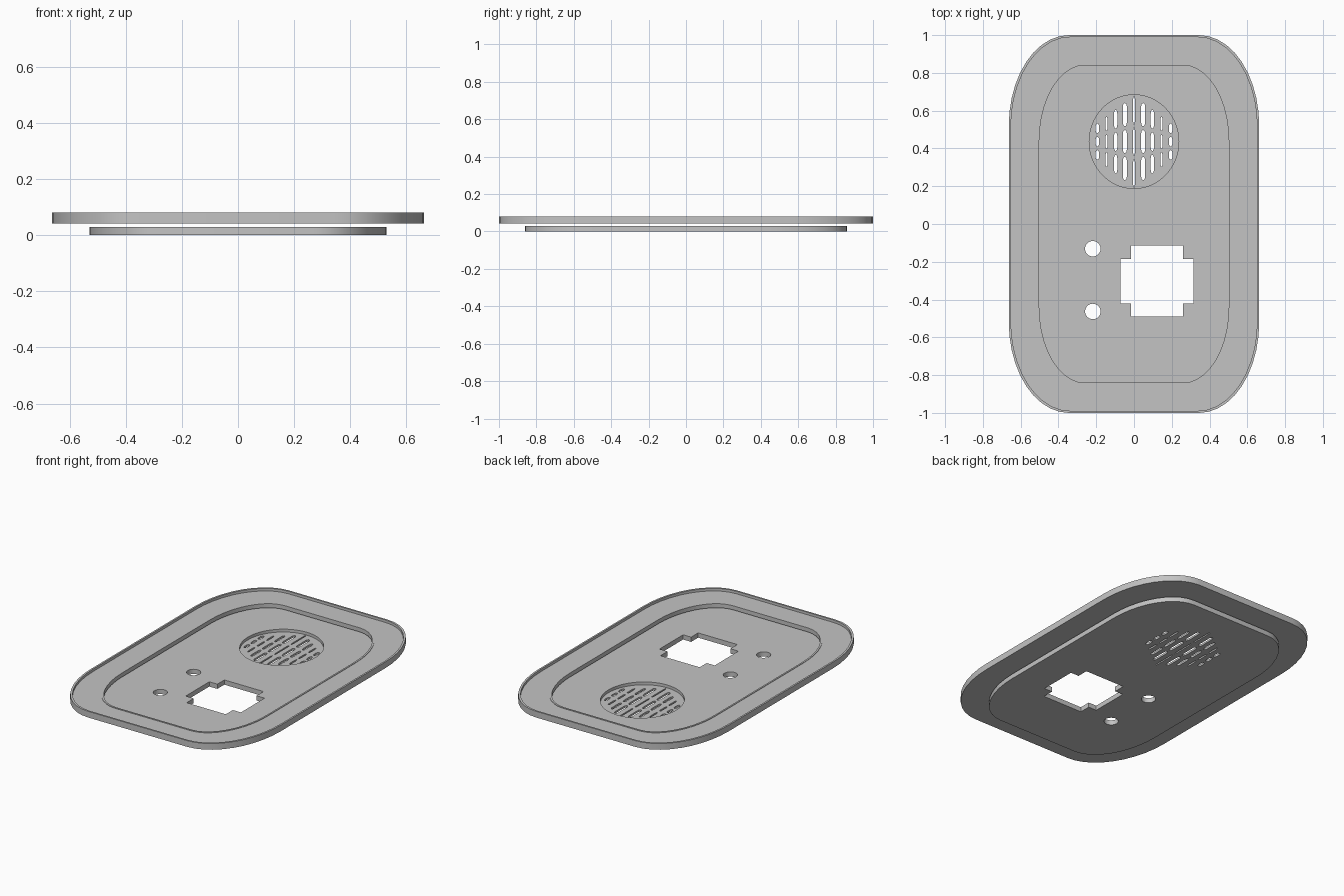
import bpy, bmesh, math

if "Cube" in bpy.data.objects:
    bpy.data.objects.remove(bpy.data.objects["Cube"], do_unlink=True)

grey = bpy.data.materials.new("plain_grey")
grey.use_nodes = True
GREY = (0.55, 0.55, 0.55, 1)
grey.diffuse_color = GREY
grey.node_tree.nodes["Principled BSDF"].inputs["Base Color"].default_value = GREY


def outline(hx, hy, rx, ry, cx=0, cy=0, steps=10):
    """Rectangle with elliptical corners, counter-clockwise."""
    points = []
    for corner, (sx, sy) in enumerate([(1, 1), (-1, 1), (-1, -1), (1, -1)]):
        for i in range(steps + 1):
            a = math.pi / 2 * (corner + i / steps)
            points.append((cx + sx * (hx - rx) + rx * math.cos(a),
                           cy + sy * (hy - ry) + ry * math.sin(a)))
    return points


def ellipse(rx, ry, cx, cy, count=48):
    return [(cx + rx * math.cos(2 * math.pi * i / count),
             cy + ry * math.sin(2 * math.pi * i / count)) for i in range(count)]


def add_mesh(name, bm):
    bmesh.ops.recalc_face_normals(bm, faces=bm.faces)
    mesh = bpy.data.meshes.new(name)
    bm.to_mesh(mesh)
    bm.free()
    mesh.materials.append(grey)
    obj = bpy.data.objects.new(name, mesh)
    bpy.context.collection.objects.link(obj)
    return obj


def prism(name, loops, z0, z1):
    """Extrude closed 2D loops, filled by the even-odd rule so inner loops are holes."""
    curve = bpy.data.curves.new(name + "_profile", "CURVE")
    curve.dimensions = "2D"
    curve.fill_mode = "BOTH"
    curve.extrude = (z1 - z0) / 2
    for loop in loops:
        spline = curve.splines.new("POLY")
        spline.points.add(len(loop) - 1)
        for p, (x, y) in zip(spline.points, loop):
            p.co = (x, y, 0, 1)
        spline.use_cyclic_u = True
    helper = bpy.data.objects.new(name + "_profile", curve)
    bpy.context.collection.objects.link(helper)
    bpy.context.view_layer.update()
    mesh = bpy.data.meshes.new_from_object(
        helper.evaluated_get(bpy.context.evaluated_depsgraph_get()))
    bm = bmesh.new()
    bm.from_mesh(mesh)
    bpy.data.objects.remove(helper, do_unlink=True)
    bpy.data.meshes.remove(mesh)
    bmesh.ops.remove_doubles(bm, verts=bm.verts, dist=1e-5)
    bmesh.ops.translate(bm, verts=bm.verts, vec=(0, 0, (z0 + z1) / 2))
    return add_mesh(name, bm)


def finish(obj):
    bpy.ops.object.select_all(action="DESELECT")
    obj.select_set(True)
    bpy.context.view_layer.objects.active = obj
    bpy.ops.object.shade_smooth_by_angle(angle=math.radians(30))


# Outer frame: stepped section with a raised lip on both edges
section = [(0.663, 1.0, 0.042), (0.663, 1.0, 0.081), (0.652, 0.989, 0.081),
           (0.652, 0.989, 0.065), (0.512, 0.85, 0.065), (0.512, 0.85, 0.068),
           (0.502, 0.84, 0.068), (0.502, 0.84, 0.042)]
bm = bmesh.new()
rings = [[bm.verts.new((x, y, z)) for x, y in outline(hx, hy, 0.48 * hx, 0.48 * hy)]
         for hx, hy, z in section]
count = len(rings[0])
for k, ring in enumerate(rings):
    following = rings[(k + 1) % len(rings)]
    for i in range(count):
        j = (i + 1) % count
        bm.faces.new((ring[i], ring[j], following[j], following[i]))
finish(add_mesh("outer_frame", bm))

# Openings of the inner panel: cross-shaped window and two round holes
CX, CY = 0.122, -0.303
ARM, WIDE, LOW, TALL = 0.137, 0.193, 0.118, 0.188
cross = [(ARM, LOW), (ARM, TALL), (-ARM, TALL), (-ARM, LOW), (-WIDE, LOW), (-WIDE, -LOW),
         (-ARM, -LOW), (-ARM, -TALL), (ARM, -TALL), (ARM, -LOW), (WIDE, -LOW), (WIDE, LOW)]
openings = [[(CX + x, CY + y) for x, y in cross]]
openings += [ellipse(0.041, 0.041, -0.218, y, 32) for y in (-0.131, -0.463)]

# Grille slots: nine columns of three, shorter towards the sides
GRILLE_Y = 0.436
slot_widths = [0.009, 0.021, 0.017, 0.011, 0.02]
for column in range(-4, 5):
    half_span = 0.24 - 0.036 * abs(column)
    pitch = (2 * half_span + 0.02) / 3
    half_width = slot_widths[abs(column)] / 2
    for row in (-1, 0, 1):
        openings.append(outline(half_width, pitch / 2 - 0.01, half_width, 0.02,
                                column * 0.0485, GRILLE_Y + row * pitch, 4))

# Inner panel with a shallow round recess around the grille
panel = prism("inner_panel", [outline(0.53, 0.862, 0.255, 0.41)] + openings, 0, 0.03)
cutter = prism("grille_recess_cutter", [ellipse(0.237, 0.248, 0, GRILLE_Y, 64)], 0.012, 0.06)
cutter.hide_render = True
recess = panel.modifiers.new("grille_recess", "BOOLEAN")
recess.operation = "DIFFERENCE"
recess.solver = "EXACT"
recess.object = cutter
bpy.context.view_layer.objects.active = panel
bpy.ops.object.modifier_apply(modifier=recess.name)
bpy.data.objects.remove(cutter, do_unlink=True)
finish(panel)
